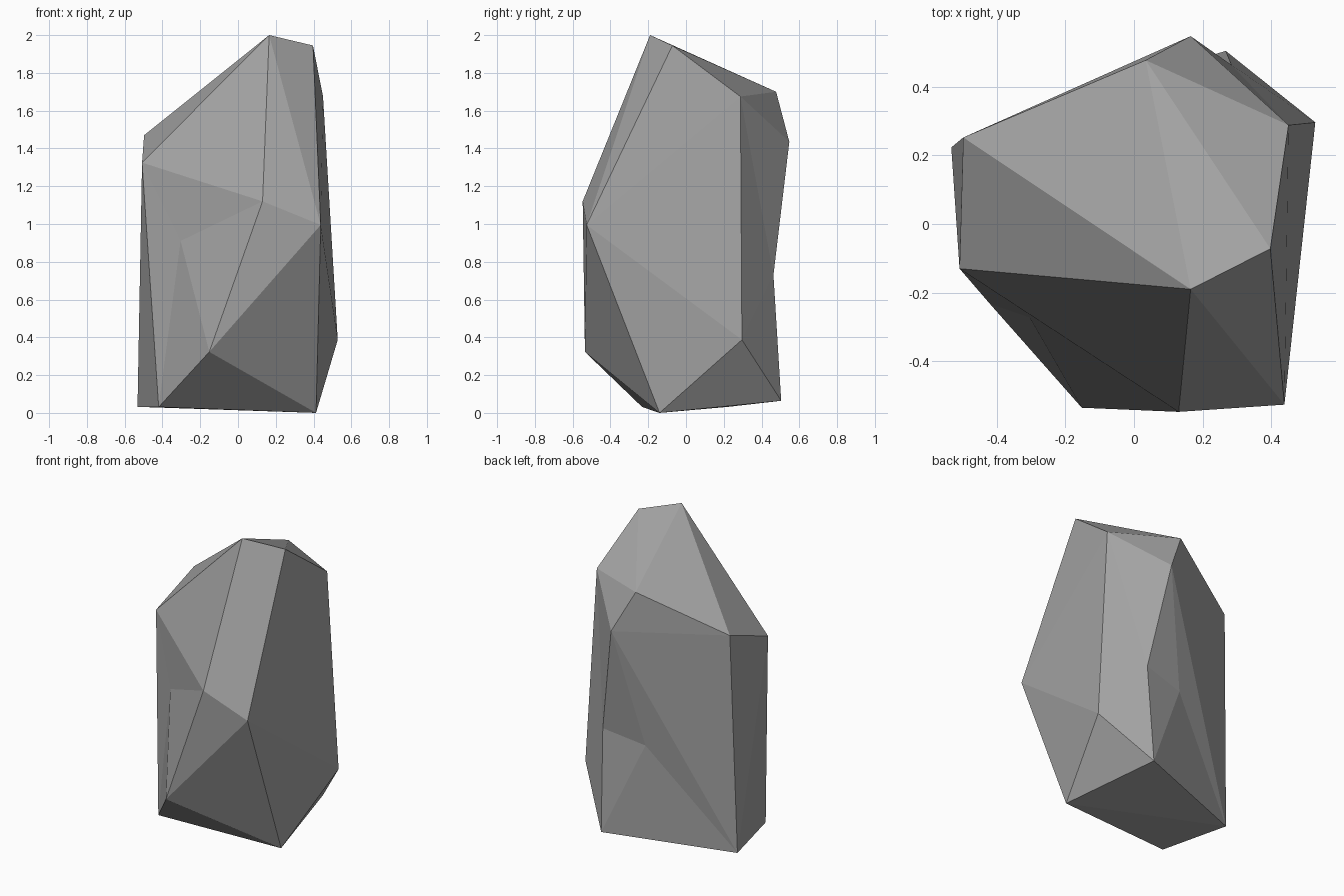
import bpy, bmesh

if "Cube" in bpy.data.objects:
    bpy.data.objects.remove(bpy.data.objects["Cube"])

# Corner points of the rock, grouped by height
points = {
    "peak": (0.165, -0.19, 2.0), "peak_right": (0.397, -0.072, 1.945),
    "top_right": (0.45, 0.288, 1.675), "top_back": (0.034, 0.477, 1.70),
    "back": (0.165, 0.547, 1.435), "left_back": (-0.497, 0.252, 1.47),
    "left_front": (-0.508, -0.13, 1.325), "front": (0.13, -0.547, 1.12),
    "front_right": (0.438, -0.526, 0.995), "low_front": (-0.152, -0.535, 0.323),
    "low_right": (0.528, 0.296, 0.387), "base_front": (-0.42, -0.232, 0.031),
    "base_right": (0.413, -0.14, 0.0), "base_back": (0.267, 0.504, 0.064),
    "base_left": (-0.532, 0.223, 0.032),
}

bm = bmesh.new()
v = {name: bm.verts.new(co) for name, co in points.items()}

# Main body: convex hull of the corners
bmesh.ops.convex_hull(bm, input=list(bm.verts))


def dent(name, centre, ring):
    """Replace the faces inside a ring of corners with a fan to a sunken point."""
    loop = [v[n] for n in ring]
    old = [f for f in bm.faces if all(c in loop for c in f.verts)]
    bmesh.ops.delete(bm, geom=old, context='FACES_ONLY')
    # drop the inner edges left without faces
    loose = [e for e in bm.edges if not e.link_faces]
    bmesh.ops.delete(bm, geom=loose, context='EDGES')
    v[name] = bm.verts.new(centre)
    for a, b in zip(loop, loop[1:] + loop[:1]):
        bm.faces.new((a, b, v[name]))


# Chipped hollows on the front left and the back
dent("front_chip", (-0.304, -0.272, 0.91),
     ["left_front", "front", "low_front", "base_front"])
dent("back_chip", (0.284, 0.463, 0.73),
     ["back", "top_right", "low_right", "base_back", "base_left"])
dent("back_hollow", (0.0, 0.423, 0.676),
     ["back", "back_chip", "base_back", "base_left"])

bmesh.ops.recalc_face_normals(bm, faces=list(bm.faces))
mesh = bpy.data.meshes.new("rock")
bm.to_mesh(mesh)
bm.free()

# Flat grey stone
stone = bpy.data.materials.new("grey stone")
stone.diffuse_color = (0.37, 0.37, 0.37, 1.0)
stone.use_nodes = True
stone.node_tree.nodes["Principled BSDF"].inputs["Base Color"].default_value = stone.diffuse_color
mesh.materials.append(stone)
rock = bpy.data.objects.new("rock", mesh)
bpy.context.collection.objects.link(rock)
